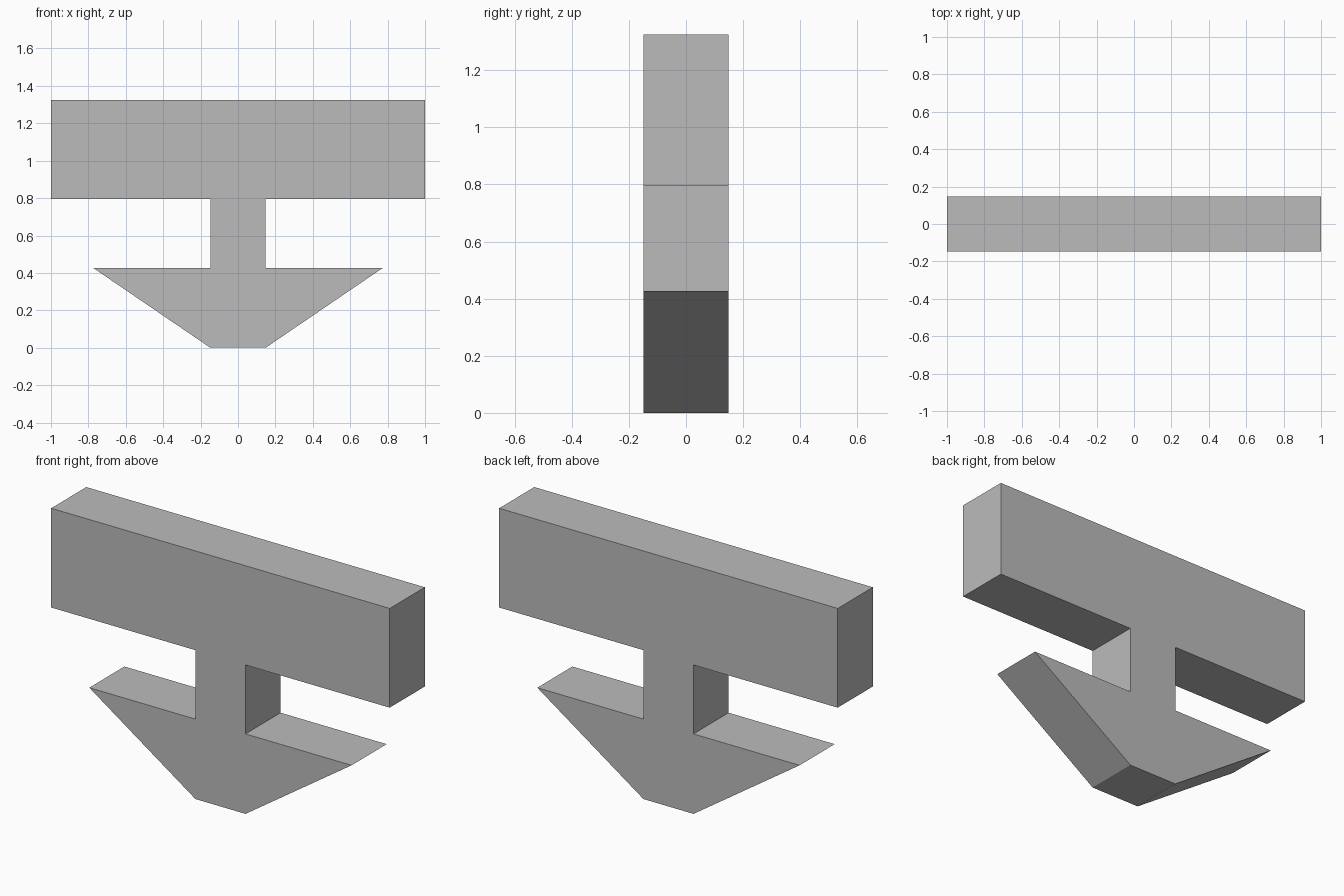
import bpy
import bmesh

cube = bpy.data.objects.get("Cube")
if cube:
    bpy.data.objects.remove(cube, do_unlink=True)

DEPTH = 0.296

# Plain grey material
GREY = (0.5, 0.5, 0.5, 1.0)
grey = bpy.data.materials.new("plain grey")
grey.use_nodes = True
grey.diffuse_color = GREY
grey.node_tree.nodes["Principled BSDF"].inputs["Base Color"].default_value = GREY

# Half outline (x, z): tapered foot, narrow neck, wide bar
half = [(0.148, 0), (0.775, 0.427), (0.148, 0.427),
        (0.148, 0.795), (1, 0.795), (1, 1.325)]
outline = half + [(-x, z) for x, z in reversed(half)]

# Extrude the mirrored outline from front to back
bm = bmesh.new()
front = bm.faces.new([bm.verts.new((x, -DEPTH / 2, z)) for x, z in outline])
result = bmesh.ops.extrude_face_region(bm, geom=[front], use_keep_orig=True)
back = [v for v in result["geom"] if isinstance(v, bmesh.types.BMVert)]
bmesh.ops.translate(bm, vec=(0, DEPTH, 0), verts=back)
bmesh.ops.recalc_face_normals(bm, faces=bm.faces)

mesh = bpy.data.meshes.new("bar_on_tapered_foot")
bm.to_mesh(mesh)
bm.free()
mesh.materials.append(grey)
body = bpy.data.objects.new("bar_on_tapered_foot", mesh)
bpy.context.collection.objects.link(body)
